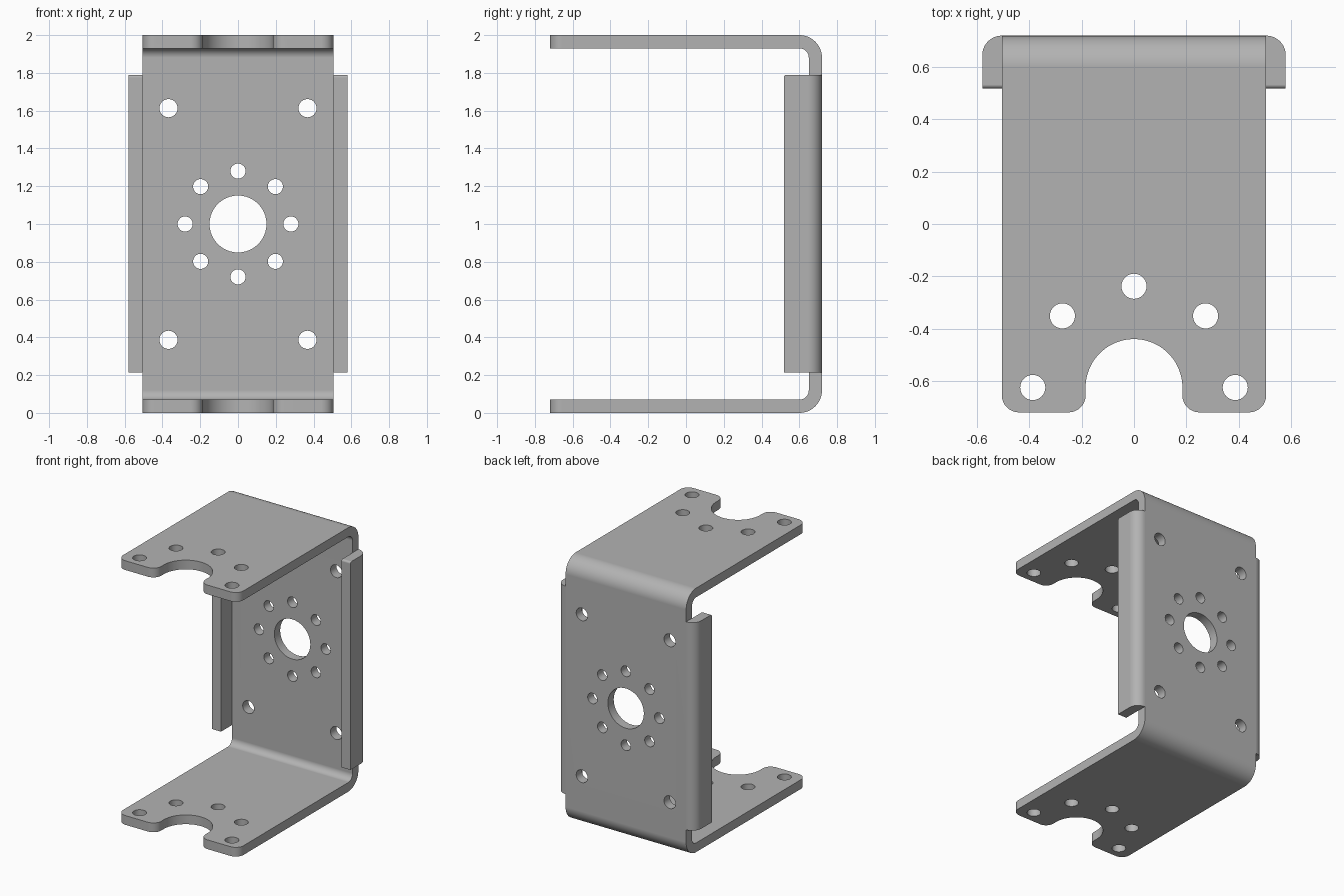
import bpy, bmesh
from math import pi, cos, sin
from mathutils import Vector

cube = bpy.data.objects.get("Cube")
if cube:
    bpy.data.objects.remove(cube)

# Main dimensions
HALF_W, HALF_D, HEIGHT, T = 0.505, 0.72, 2.0, 0.07
BEND = 0.12                      # outer radius of the main bends
FLANGE_X, FLANGE_Y = 0.58, 0.518
FLANGE_Z = (0.215, 1.79)
NOTCH_R, CORNER_R, NOTCH_Y = 0.185, 0.065, -0.625

steel = bpy.data.materials.new("grey steel")
steel.use_nodes = True
colour = (0.45, 0.45, 0.45, 1)
steel.diffuse_color = colour
steel.node_tree.nodes["Principled BSDF"].inputs["Base Color"].default_value = colour

# Maps from a 2D profile plus extrusion depth to 3D
AXES = {
    "x": lambda a, b, d: Vector((d, a, b)),
    "y": lambda a, b, d: Vector((a, d, b)),
    "z": lambda a, b, d: Vector((a, b, d)),
}


def arc(cx, cy, r, start, end, n=12):
    angles = [start + (end - start) * i / n for i in range(n + 1)]
    return [(cx + r * cos(t), cy + r * sin(t)) for t in angles]


def add_prism(bm, profile, axis, lo, hi):
    place = AXES[axis]
    low = [bm.verts.new(place(a, b, lo)) for a, b in profile]
    high = [bm.verts.new(place(a, b, hi)) for a, b in profile]
    bm.faces.new(low)
    bm.faces.new(high)
    n = len(profile)
    for i in range(n):
        j = (i + 1) % n
        bm.faces.new((low[i], low[j], high[j], high[i]))


def make_object(name, bm):
    bmesh.ops.recalc_face_normals(bm, faces=bm.faces)
    mesh = bpy.data.meshes.new(name)
    bm.to_mesh(mesh)
    bm.free()
    mesh.materials.append(steel)
    obj = bpy.data.objects.new(name, mesh)
    bpy.context.collection.objects.link(obj)
    return obj


def prism(name, profile, axis, lo, hi):
    bm = bmesh.new()
    add_prism(bm, profile, axis, lo, hi)
    return make_object(name, bm)


def hole_cutter(name, holes, axis, lo, hi):
    bm = bmesh.new()
    for a, b, r in holes:
        add_prism(bm, arc(a, b, r, 0, 2 * pi, 40)[:-1], axis, lo, hi)
    return make_object(name, bm)


def boolean(obj, cutter, operation):
    mod = obj.modifiers.new(operation.title(), "BOOLEAN")
    mod.operation, mod.solver, mod.object = operation, "EXACT", cutter
    graph = bpy.context.evaluated_depsgraph_get()
    obj.data = bpy.data.meshes.new_from_object(obj.evaluated_get(graph))
    obj.modifiers.clear()
    bpy.data.objects.remove(cutter)


def smooth(obj):
    bpy.ops.object.select_all(action="DESELECT")
    obj.select_set(True)
    bpy.context.view_layer.objects.active = obj
    bpy.ops.object.shade_smooth_by_angle(angle=pi / 6)
    mod = obj.modifiers.new("Flat panels", "WEIGHTED_NORMAL")
    mod.keep_sharp = True


# Bent channel: bottom plate, back plate and top plate in one sheet
by, inner = HALF_D - BEND, BEND - T
profile = [(-HALF_D, 0)]
profile += arc(by, BEND, BEND, -pi / 2, 0)
profile += arc(by, HEIGHT - BEND, BEND, 0, pi / 2)
profile += [(-HALF_D, HEIGHT), (-HALF_D, HEIGHT - T)]
profile += arc(by, HEIGHT - BEND, inner, pi / 2, 0)
profile += arc(by, BEND, inner, 0, -pi / 2)
profile += [(-HALF_D, T)]
bracket = prism("bent_channel", profile, "x", -0.7, 0.7)

# Plan outline: rounded front corners and the rounded notch
cy = CORNER_R - HALF_D
right = [(HALF_W, 1)]
right += arc(HALF_W - CORNER_R, cy, CORNER_R, 0, -pi / 2, 8)
right += arc(NOTCH_R + CORNER_R, cy, CORNER_R, -pi / 2, -pi, 8)
right += arc(0, NOTCH_Y, NOTCH_R, 0, pi / 2, 20)
outline = right + [(-x, y) for x, y in reversed(right[:-1])]
boolean(bracket, prism("outline_cutter", outline, "z", -0.2, 2.2), "INTERSECT")

# Five mounting holes through the top and bottom plates
mounts = [(0.387 * cos(i * pi / 4), NOTCH_Y + 0.387 * sin(i * pi / 4), 0.048)
          for i in range(5)]
boolean(bracket, hole_cutter("plate_hole_cutter", mounts, "z", -0.2, 2.2), "DIFFERENCE")

# Back plate: centre bore, ring of eight holes, four corner holes
back = [(0, 1, 0.151)]
back += [(0.28 * cos(i * pi / 4), 1 + 0.28 * sin(i * pi / 4), 0.04) for i in range(8)]
back += [(sx * 0.368, 1 + sz * 0.613, 0.048) for sx in (-1, 1) for sz in (-1, 1)]
boolean(bracket, hole_cutter("back_hole_cutter", back, "y", 0.5, 0.9), "DIFFERENCE")
smooth(bracket)

# Side flanges bent forward from the back plate
r = FLANGE_X - HALF_W
section = [(HALF_W, FLANGE_Y), (FLANGE_X, FLANGE_Y)]
section += arc(HALF_W, HALF_D - r, r, 0, pi / 2)
for name, side in (("left_flange", 1), ("right_flange", -1)):
    bm = bmesh.new()
    add_prism(bm, [(side * x, y) for x, y in section], "z", *FLANGE_Z)
    bm.normal_update()
    corners = [e for e in bm.edges
               if all(abs(v.co.y - FLANGE_Y) < 1e-4 for v in e.verts)
               and abs(e.verts[0].co.z - e.verts[1].co.z) < 1e-4]
    bmesh.ops.bevel(bm, geom=corners, offset=0.015, segments=4,
                    profile=0.5, affect="EDGES")
    smooth(make_object(name, bm))
